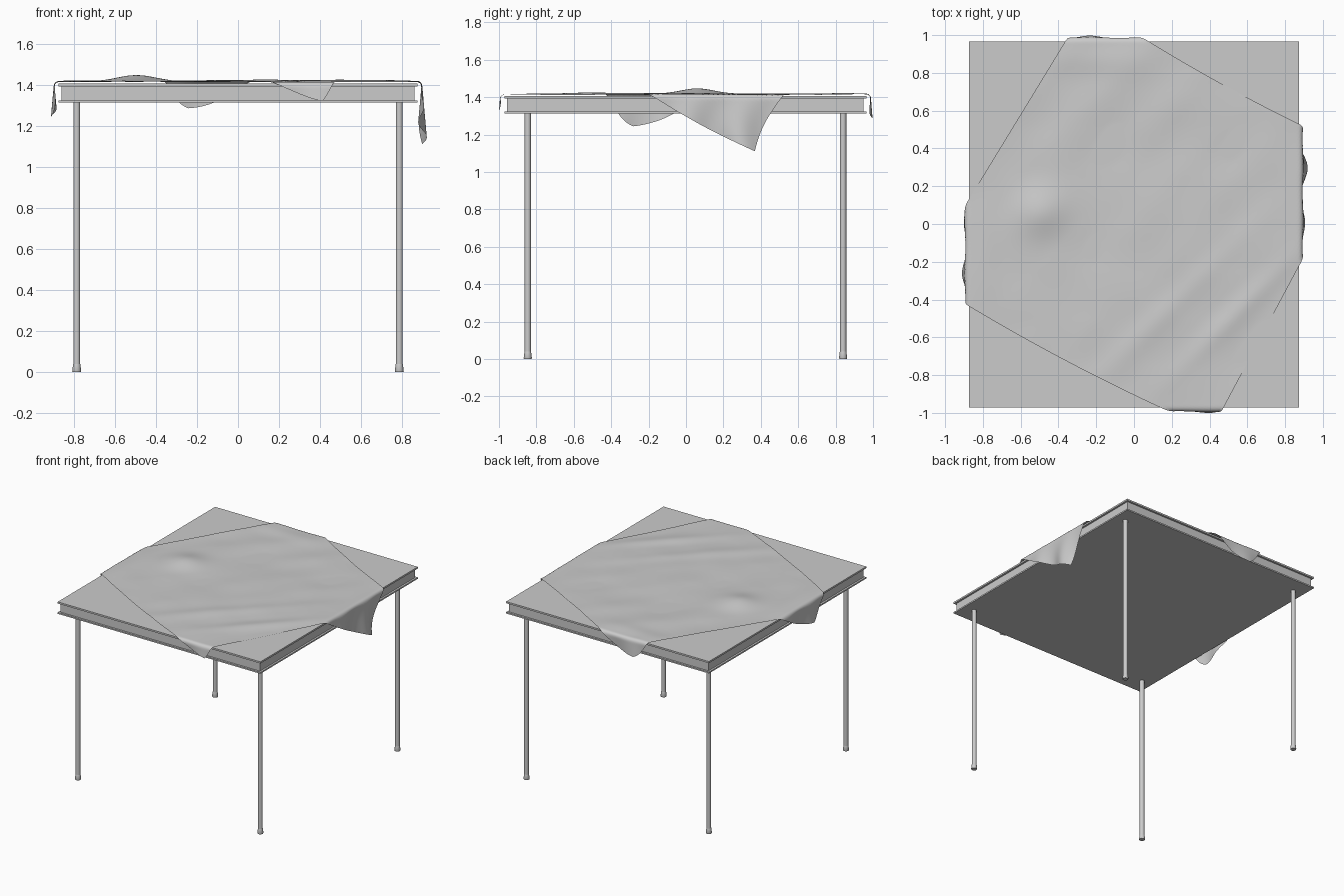
import bpy, bmesh, math
from mathutils import Vector, noise

if "Cube" in bpy.data.objects:
    bpy.data.objects.remove(bpy.data.objects["Cube"])

HX, Y0, Y1 = 0.873, -0.971, 0.965      # table top outline
CY = (Y0 + Y1) / 2
TOP = 1.405


def make(name, bm, smooth=False):
    bmesh.ops.recalc_face_normals(bm, faces=bm.faces)
    me = bpy.data.meshes.new(name)
    bm.to_mesh(me)
    bm.free()
    ob = bpy.data.objects.new(name, me)
    bpy.context.collection.objects.link(ob)
    if smooth:
        bpy.ops.object.select_all(action='DESELECT')
        ob.select_set(True)
        bpy.context.view_layer.objects.active = ob
        bpy.ops.object.shade_smooth_by_angle(angle=math.radians(40))
    return ob


def loft(bm, rings):
    loops = [[bm.verts.new(p) for p in r] for r in rings]
    n = len(loops[0])
    for a, b in zip(loops, loops[1:]):
        for i in range(n):
            bm.faces.new((a[i], a[(i + 1) % n], b[(i + 1) % n], b[i]))
    bm.faces.new(loops[0][::-1])
    bm.faces.new(loops[-1])


# Table top: slab with projecting lips above and below a recessed apron
bm = bmesh.new()
profile = [(0, 1.312), (0, 1.323), (0.015, 1.323), (0.015, 1.392), (0, 1.392), (0, TOP)]
loft(bm, [[(-HX + i, Y0 + i, z), (HX - i, Y0 + i, z), (HX - i, Y1 - i, z), (-HX + i, Y1 - i, z)]
          for i, z in profile])
make("table_top", bm)

# Round legs with rubber feet
leg_profile = [(0.017, 0.03), (0.017, 1.315)]
foot_profile = [(0.020, 0), (0.022, 0.004), (0.018, 0.036), (0.016, 0.044)]
for sx, side in ((-1, "left"), (1, "right")):
    for sy, end in ((-1, "front"), (1, "back")):
        for part, prof in (("leg", leg_profile), ("foot", foot_profile)):
            bm = bmesh.new()
            loft(bm, [[(sx * 0.785 + r * math.cos(a * math.tau / 16),
                        CY + sy * 0.843 + r * math.sin(a * math.tau / 16), z)
                       for a in range(16)] for r, z in prof])
            make(f"{end}_{side}_{part}", bm, True)

# Cloth: square sheet laid diagonally, corners folded over the table edges
LEFT, FRONT = Vector((-1.125, -0.28)), Vector((0.41, -1.092))
RIGHT, BACK = Vector((1.195, 0.38)), Vector((-0.24, 1.17))
LIMIT = {"l": 0.203, "f": 0.135, "r": 0.6, "b": 0.155}    # rounding of hanging tips
R = 0.022                                               # fold radius


def gauss(x, y, cx, cy, rx, ry):
    return math.exp(-((x - cx) / rx) ** 2 - ((y - cy) / ry) ** 2)


def height(x, y):
    # soft diagonal wrinkles plus one pronounced bump
    u, v = (x + y) * 0.707, (x - y) * 0.707
    h = 0.006 + 0.005 * noise.noise(Vector((u * 1.6, v * 5, 0.3)))
    h += 0.004 * noise.noise(Vector((x * 4, y * 4, 7)))
    h += 0.028 * gauss(x, y, -0.49, 0.06, 0.13, 0.13)
    h += 0.010 * gauss(u, v, 0.05, 0.72, 0.4, 0.06) + 0.008 * gauss(u, v, -0.15, 0.45, 0.5, 0.07)
    h += 0.007 * gauss(x, y, 0.08, 0.05, 0.15, 0.3) + 0.008 * gauss(x, y, -0.2, 0.87, 0.25, 0.08)
    h += 0.006 * gauss(x, y, -0.8, -0.15, 0.08, 0.25)
    return max(h, 0.003)


def fold(over, limit):
    # distance past the edge -> (sideways, down)
    s = over / (1 + (over / limit) ** 4) ** 0.25
    if s < R * math.pi / 2:
        return R * math.sin(s / R), R * (1 - math.cos(s / R))
    return R, R + s - R * math.pi / 2


def drape(p):
    x, y = p
    z = TOP + height(max(-HX, min(HX, x)), max(Y0, min(Y1, y))) + 0.004
    if abs(x) > HX:
        s = 1 if x > 0 else -1
        out, down = fold(abs(x) - HX, LIMIT["r" if s > 0 else "l"])
        wave = 0.09 * down * math.sin(y * 22 + 1)
        return s * (HX + out + wave), y - 0.03 * math.sin(down * 9) * (s > 0), z - down
    if y < Y0 or y > Y1:
        back = y > Y1
        out, down = fold(y - Y1 if back else Y0 - y, LIMIT["b" if back else "f"])
        out += 0.08 * down * math.sin(x * 20)
        return x, (Y1 + out if back else Y0 - out), z - down
    return x, y, z


N = 120
bm = bmesh.new()
grid = []
for j in range(N + 1):
    t, row = j / N, []
    for i in range(N + 1):
        s = i / N
        p = LEFT.lerp(FRONT, s).lerp(BACK.lerp(RIGHT, s), t)
        # slight bow of the long hems
        p += Vector((-0.45, -0.9)) * 0.035 * 4 * s * (1 - s)
        row.append(bm.verts.new(drape(p)))
    grid.append(row)
for j in range(N):
    for i in range(N):
        f = bm.faces.new((grid[j][i], grid[j][i + 1], grid[j + 1][i + 1], grid[j + 1][i]))
        f.smooth = True
make("draped_cloth", bm)
